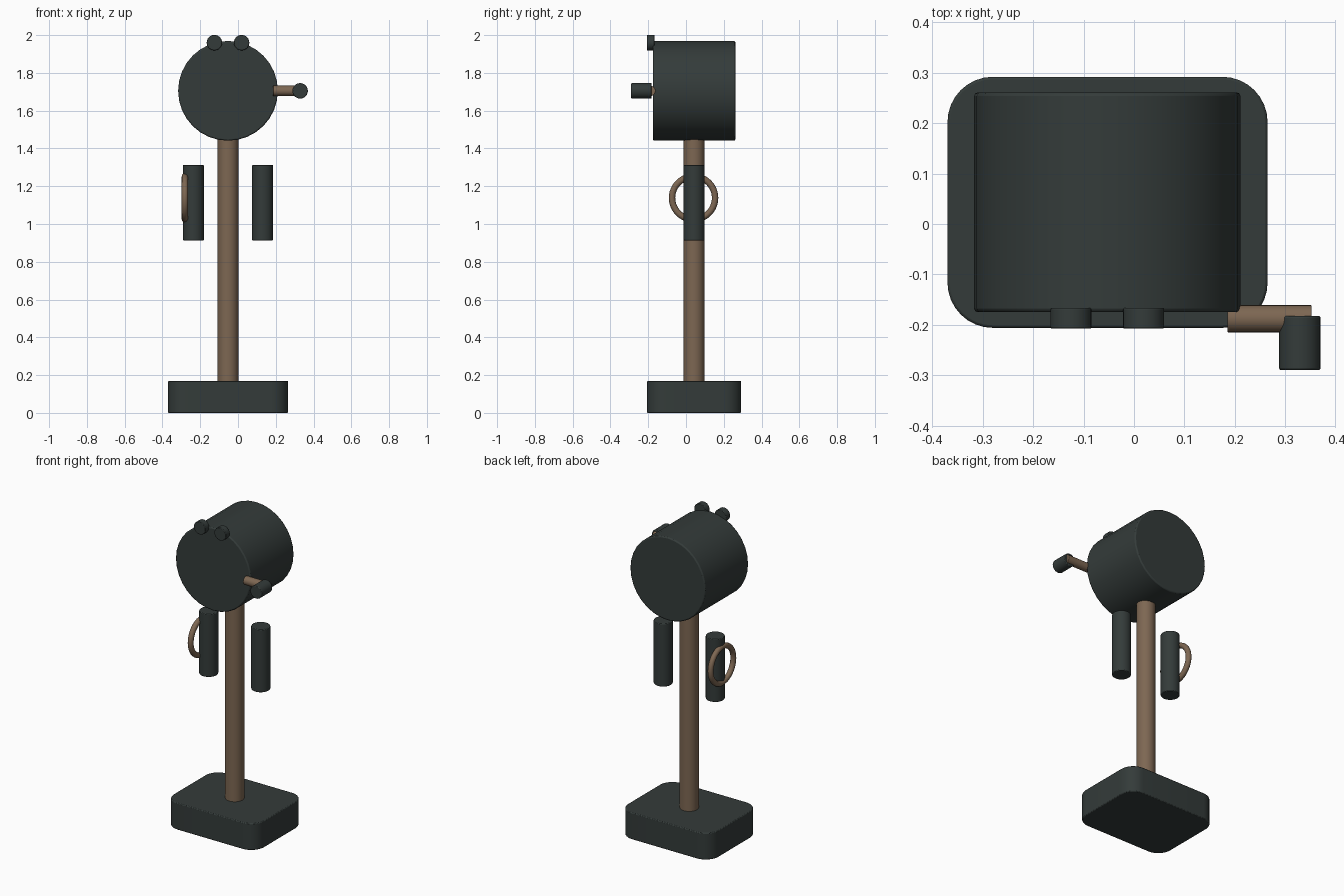
import bpy, math
from math import pi

if "Cube" in bpy.data.objects:
    bpy.data.objects.remove(bpy.data.objects["Cube"])


def material(name, rgb):
    m = bpy.data.materials.new(name)
    m.diffuse_color = (*rgb, 1)
    m.use_nodes = True
    m.node_tree.nodes["Principled BSDF"].inputs["Base Color"].default_value = m.diffuse_color
    return m


DARK = material("dark slate", (0.034, 0.044, 0.042))
BROWN = material("warm brown", (0.205, 0.135, 0.085))
CX, CY = -0.053, 0.043   # axis of the stand


def finish(ob, name, mat, bevel=0.0, segments=2):
    ob.name = name
    ob.data.materials.append(mat)
    if bevel:
        b = ob.modifiers.new("soft edge", 'BEVEL')
        b.width, b.segments = bevel, segments
        b.limit_method, b.angle_limit = 'ANGLE', math.radians(40)
    bpy.ops.object.shade_smooth_by_angle(angle=math.radians(35))
    return ob


def cylinder(name, mat, center, r, length, axis='Z', bevel=0.004, sides=32):
    rot = {'X': (0, pi / 2, 0), 'Y': (pi / 2, 0, 0), 'Z': (0, 0, 0)}[axis]
    bpy.ops.mesh.primitive_cylinder_add(vertices=sides, radius=r, depth=length,
                                        location=center, rotation=rot)
    return finish(bpy.context.object, name, mat, bevel)


def rounded_slab(name, mat, x0, x1, y0, y1, z0, z1, r, steps=8):
    # rounded rectangle outline extruded upwards
    outline = []
    corners = [(x1 - r, y1 - r), (x0 + r, y1 - r), (x0 + r, y0 + r), (x1 - r, y0 + r)]
    for k, (cx, cy) in enumerate(corners):
        for i in range(steps + 1):
            a = pi / 2 * (k + i / steps)
            outline.append((cx + r * math.cos(a), cy + r * math.sin(a)))
    n = len(outline)
    verts = [(x, y, z) for z in (z0, z1) for x, y in outline]
    faces = [tuple(reversed(range(n))), tuple(range(n, 2 * n))]
    faces += [(i, (i + 1) % n, n + (i + 1) % n, n + i) for i in range(n)]
    me = bpy.data.meshes.new(name)
    me.from_pydata(verts, [], faces)
    ob = bpy.data.objects.new(name, me)
    bpy.context.collection.objects.link(ob)
    bpy.ops.object.select_all(action='DESELECT')
    bpy.context.view_layer.objects.active = ob
    ob.select_set(True)
    return finish(ob, name, mat, 0.005)


# base and pole
rounded_slab("base", DARK, -0.37, 0.265, -0.206, 0.292, 0, 0.17, 0.09)
cylinder("pole", BROWN, (CX, CY, 0.81), 0.055, 1.32, bevel=0)

# drum head
cylinder("drum_head", DARK, (CX, CY, 1.705), 0.264, 0.436, 'Y', 0.007)

# two knobs on the front rim
for side, sx in (("left", -1), ("right", 1)):
    cylinder(side + "_knob", DARK, (CX + sx * 0.072, -0.187, 1.96), 0.041, 0.041, 'Y', 0.003, 24)

# crank arm and grip
cylinder("crank_arm", BROWN, (0.269, -0.188, 1.705), 0.027, 0.167, 'X', 0.002, 24)
cylinder("crank_grip", DARK, (0.329, -0.236, 1.705), 0.041, 0.108, 'Y', 0.004, 24)

# hanging tubes either side of the pole
for side, sx in (("left", -1), ("right", 1)):
    cylinder(side + "_tube", DARK, (CX + sx * 0.183, CY, 1.113), 0.055, 0.4)

# ring on the left tube
bpy.ops.mesh.primitive_torus_add(major_radius=0.114, minor_radius=0.017, major_segments=48,
                                 minor_segments=12, location=(-0.281, 0.04, 1.138),
                                 rotation=(0, pi / 2, 0))
finish(bpy.context.object, "ring", BROWN)
